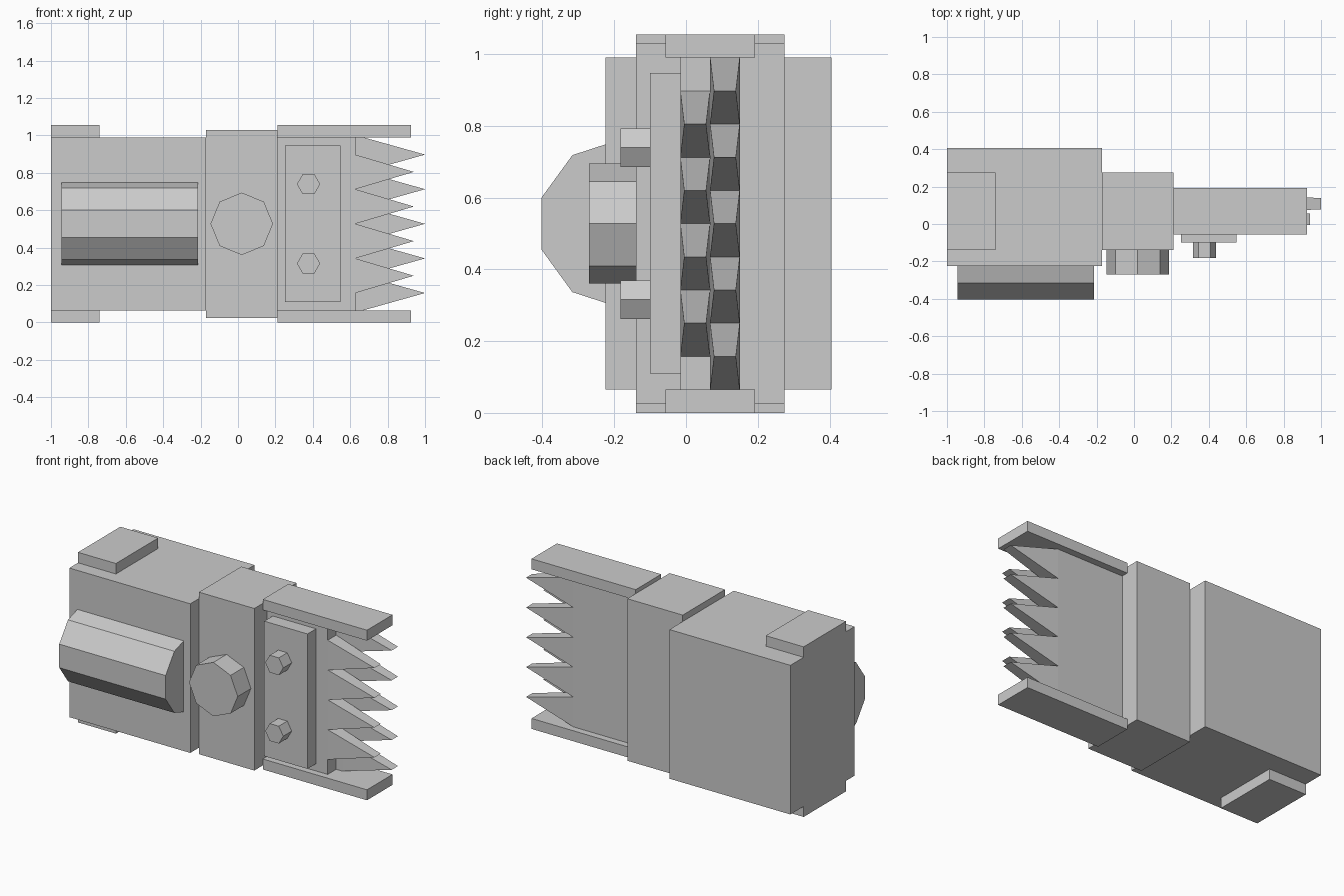
import bpy, bmesh
from math import pi, cos, sin

if "Cube" in bpy.data.objects:
    bpy.data.objects.remove(bpy.data.objects["Cube"])

MID = 0.5275  # height of the model's horizontal mirror plane


def mesh_object(name, verts, faces):
    me = bpy.data.meshes.new(name)
    bm = bmesh.new()
    vs = [bm.verts.new(v) for v in verts]
    for f in faces:
        bm.faces.new([vs[i] for i in f])
    bmesh.ops.recalc_face_normals(bm, faces=bm.faces)
    bm.to_mesh(me)
    bm.free()
    ob = bpy.data.objects.new(name, me)
    bpy.context.collection.objects.link(ob)
    return ob


def box(name, x, y, z):
    v = [(a, b, c) for a in x for b in y for c in z]
    return mesh_object(name, v, [(0, 1, 3, 2), (4, 6, 7, 5), (0, 4, 5, 1),
                                 (2, 3, 7, 6), (0, 2, 6, 4), (1, 5, 7, 3)])


def prism(name, n, radius, centre, span, axis, phase=0.0):
    """n-sided prism along x or y; centre is in the other two coordinates."""
    verts = []
    for s in span:
        for i in range(n):
            a = phase + 2 * pi * i / n
            p, q = centre[0] + radius * cos(a), centre[1] + radius * sin(a)
            verts.append((s, p, q) if axis == 'x' else (p, s, q))
    faces = [tuple(range(n)), tuple(range(n, 2 * n))]
    faces += [(i, (i + 1) % n, n + (i + 1) % n, n + i) for i in range(n)]
    return mesh_object(name, verts, faces)


def teeth(name, count, root, tip, y, z0, pitch, inset=0.011):
    """Row of wedge teeth, each narrowing to a short vertical-edge-free tip."""
    verts, faces = [], []
    for i in range(count):
        lo, hi, k = z0 + i * pitch, z0 + (i + 1) * pitch, 6 * i
        verts += [(root, y[0], lo), (root, y[1], lo), (root, y[1], hi), (root, y[0], hi),
                  (tip, y[0] + inset, (lo + hi) / 2), (tip, y[1] - inset, (lo + hi) / 2)]
        faces += [tuple(k + j for j in f) for f in
                  [(0, 1, 2, 3), (0, 4, 5, 1), (3, 2, 5, 4), (0, 3, 4), (1, 5, 2)]]
    return mesh_object(name, verts, faces)


# Main housing and collar
box("housing", (-1, -0.17), (-0.225, 0.405), (0.065, 0.99))
box("collar", (-0.17, 0.21), (-0.14, 0.275), (0.025, 1.03))

# Pads and guard rails, mirrored top and bottom
for side, z in (("lower", (0, 0.065)), ("upper", (0.99, 1.055))):
    box(side + "_pad", (-1, -0.74), (-0.14, 0.275), z)
    box(side + "_rail", (0.21, 0.925), (-0.057, 0.193), z)

# Faceted motor barrel, half sunk into the housing
prism("barrel", 10, 0.236, (-0.178, MID), (-0.945, -0.215), 'x', pi / 10)

# Pivot knob
prism("pivot_knob", 8, 0.167, (0.02, MID), (-0.27, -0.14), 'y')

# Front and rear blades with staggered teeth
pitch = 0.925 / 5
front, rear = (-0.016, 0.067), (0.067, 0.15)
box("front_blade", (0.21, 0.627), front, (0.065, 0.99))
box("rear_blade", (0.21, 0.67), rear, (0.065, 0.99))
teeth("front_teeth", 4, 0.627, 0.94, front, 0.065 + pitch / 2, pitch)
teeth("rear_teeth", 5, 0.67, 1.0, rear, 0.065, pitch)

# Clamp plate and its hex bolts
box("clamp_plate", (0.25, 0.547), (-0.1, -0.016), (0.11, 0.947))
for side, dz in (("lower", -0.212), ("upper", 0.212)):
    prism(side + "_bolt", 6, 0.062, (0.377, MID + dz), (-0.183, -0.1), 'y')
